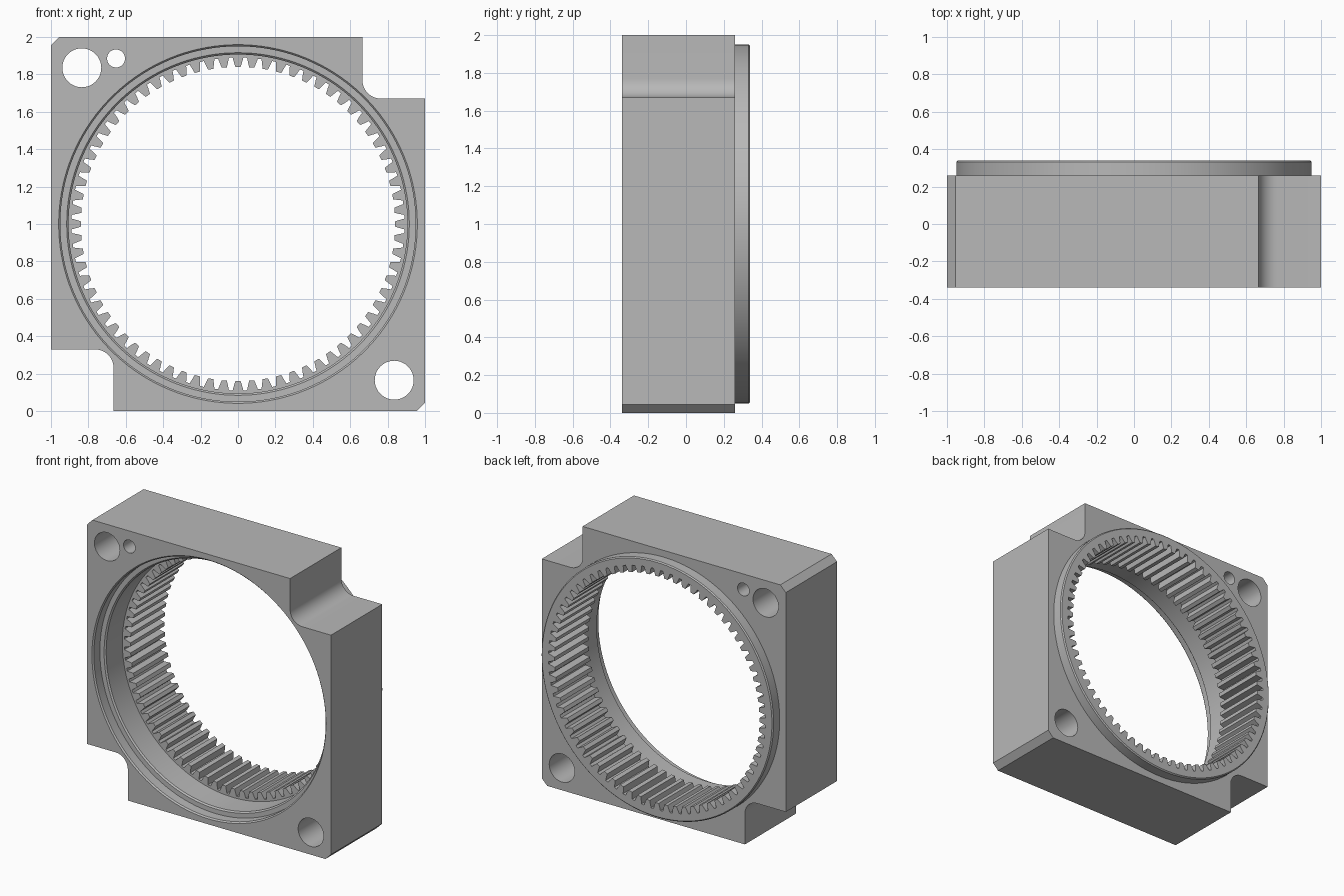
import bpy, bmesh
from math import sin, cos, pi, radians

if "Cube" in bpy.data.objects:
    bpy.data.objects.remove(bpy.data.objects["Cube"])

grey = bpy.data.materials.new("machined grey")
grey.diffuse_color = (0.48, 0.48, 0.48, 1)
grey.use_nodes = True
grey.node_tree.nodes["Principled BSDF"].inputs["Base Color"].default_value = grey.diffuse_color


def loft(name, sections):
    """Closed solid through (y, [(x, z), ...]) sections of equal point count."""
    bm = bmesh.new()
    rings = [[bm.verts.new((x, y, z)) for x, z in pts] for y, pts in sections]
    n = len(rings[0])
    for a, b in zip(rings, rings[1:]):
        for i in range(n):
            j = (i + 1) % n
            bm.faces.new((a[i], a[j], b[j], b[i]))
    bm.faces.new(rings[0][::-1])
    bm.faces.new(rings[-1])
    bmesh.ops.recalc_face_normals(bm, faces=bm.faces)
    me = bpy.data.meshes.new(name)
    bm.to_mesh(me)
    bm.free()
    me.materials.append(grey)
    ob = bpy.data.objects.new(name, me)
    bpy.context.collection.objects.link(ob)
    return ob


def circle(r, cx=0, cz=1, n=144):
    return [(cx + r * cos(2 * pi * i / n), cz + r * sin(2 * pi * i / n)) for i in range(n)]


def combine(target, other, operation):
    bpy.context.view_layer.objects.active = target
    mod = target.modifiers.new("cut", 'BOOLEAN')
    mod.operation, mod.solver, mod.object = operation, 'EXACT', other
    bpy.ops.object.modifier_apply(modifier=mod.name)
    bpy.data.objects.remove(other)


# Block outline: half of it, repeated by a half turn about (0, 1)
fillet = [(0.765 - 0.1 * cos(t * pi / 24), 1.77 - 0.1 * sin(t * pi / 24)) for t in range(13)]
half = [(-1, 1.955), (-0.955, 2), (0.665, 2)] + fillet + [(1, 1.67)]
outline = half + [(-x, 2 - z) for x, z in half]
housing = loft("ring_gear_housing", [(-0.34, outline), (0.26, outline)])

# Raised locating ring on the back
boss = loft("locating_ring", [(0.1, circle(0.95)), (0.332, circle(0.95)), (0.34, circle(0.942))])
combine(housing, boss, 'UNION')

# Stepped front recess with chamfered edges
recess = loft("recess_cutter", [(y, circle(r)) for y, r in (
    (-0.4, 0.959), (-0.34, 0.959), (-0.33, 0.95), (-0.26, 0.95), (-0.259, 0.916),
    (-0.249, 0.906), (-0.06, 0.906))])
combine(housing, recess, 'DIFFERENCE')

# Internal teeth: (angle from tooth centre, radius) for each tooth
TEETH = 72
tooth = [(-1.85, 0.89), (-1.5, 0.868), (-0.95, 0.84), (0.95, 0.84), (1.5, 0.868), (1.85, 0.89)]
gear = []
for k in range(TEETH):
    for da, r in tooth:
        a = radians(90 + k * 360 / TEETH + da)
        gear.append((r * cos(a), 1 + r * sin(a)))
combine(housing, loft("teeth_cutter", [(-0.15, gear), (0.45, gear)]), 'DIFFERENCE')

# Two bolt holes and a dowel hole
for x, z, r in ((-0.835, 1.835, 0.104), (0.835, 0.165, 0.104), (-0.652, 1.885, 0.048)):
    c = circle(r, x, z, 48)
    combine(housing, loft("hole_cutter", [(-0.5, c), (0.5, c)]), 'DIFFERENCE')

bpy.ops.object.select_all(action='DESELECT')
housing.select_set(True)
bpy.context.view_layer.objects.active = housing
bpy.ops.object.shade_smooth_by_angle(angle=radians(20))
